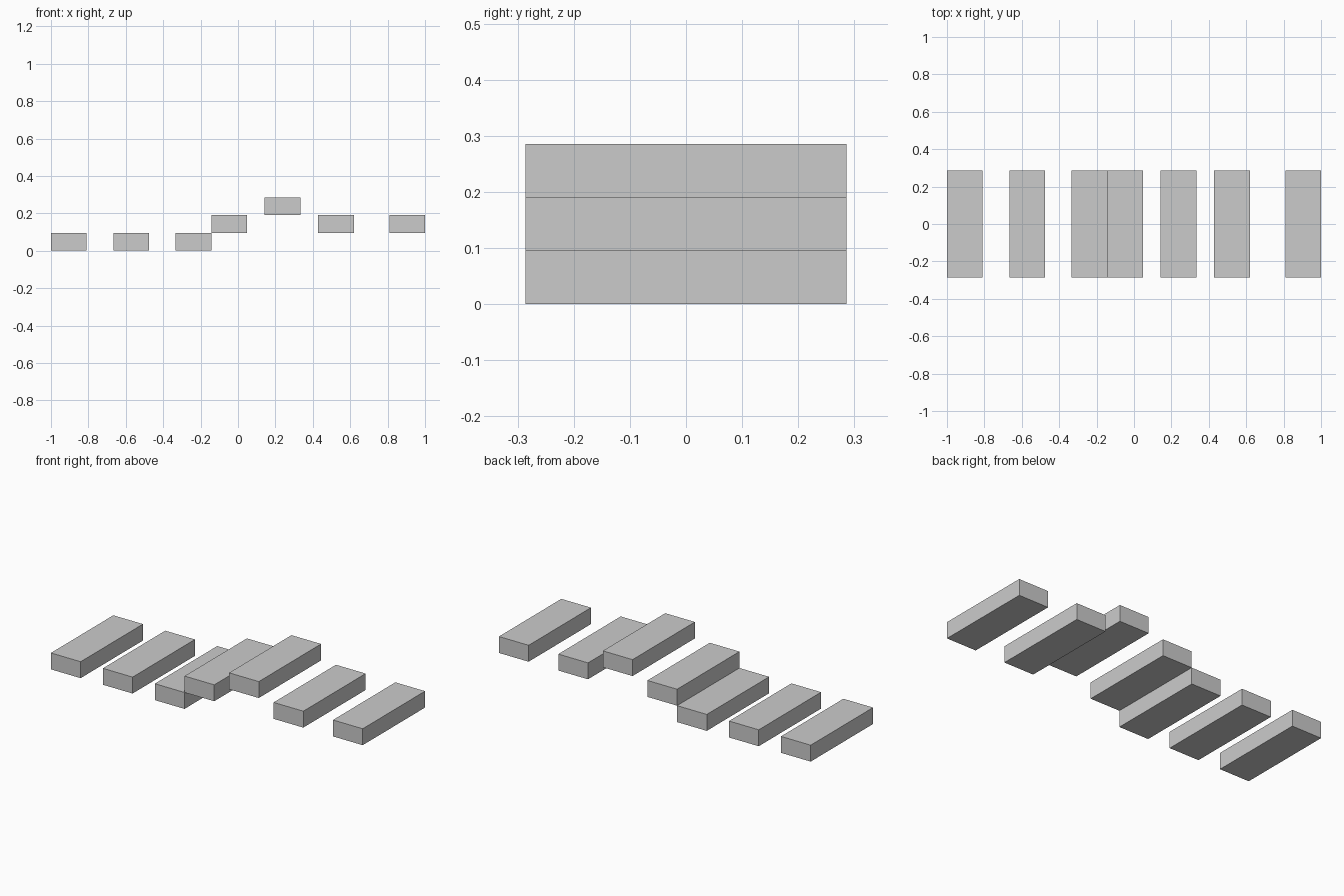
import bpy

if "Cube" in bpy.data.objects:
    bpy.data.objects.remove(bpy.data.objects["Cube"])

U = 2 / 21                      # grid module: each platform is 2 x 6 x 1 modules
SIZE = (2 * U, 6 * U, U)

# (left edge, level) of each platform, in modules
LAYOUT = [(0, 0), (3.5, 0), (7, 0), (9, 1), (12, 2), (15, 1), (19, 1)]


def platform(index, left, level):
    x = -1 + (left + 1) * U
    bpy.ops.mesh.primitive_cube_add(size=1, location=(x, 0, (level + 0.5) * U))
    ob = bpy.context.object
    ob.name = f"platform_{index}"
    ob.scale = SIZE
    bpy.ops.object.transform_apply(location=False, rotation=False, scale=True)


# Row of stepping platforms
for i, (left, level) in enumerate(LAYOUT, 1):
    platform(i, left, level)
